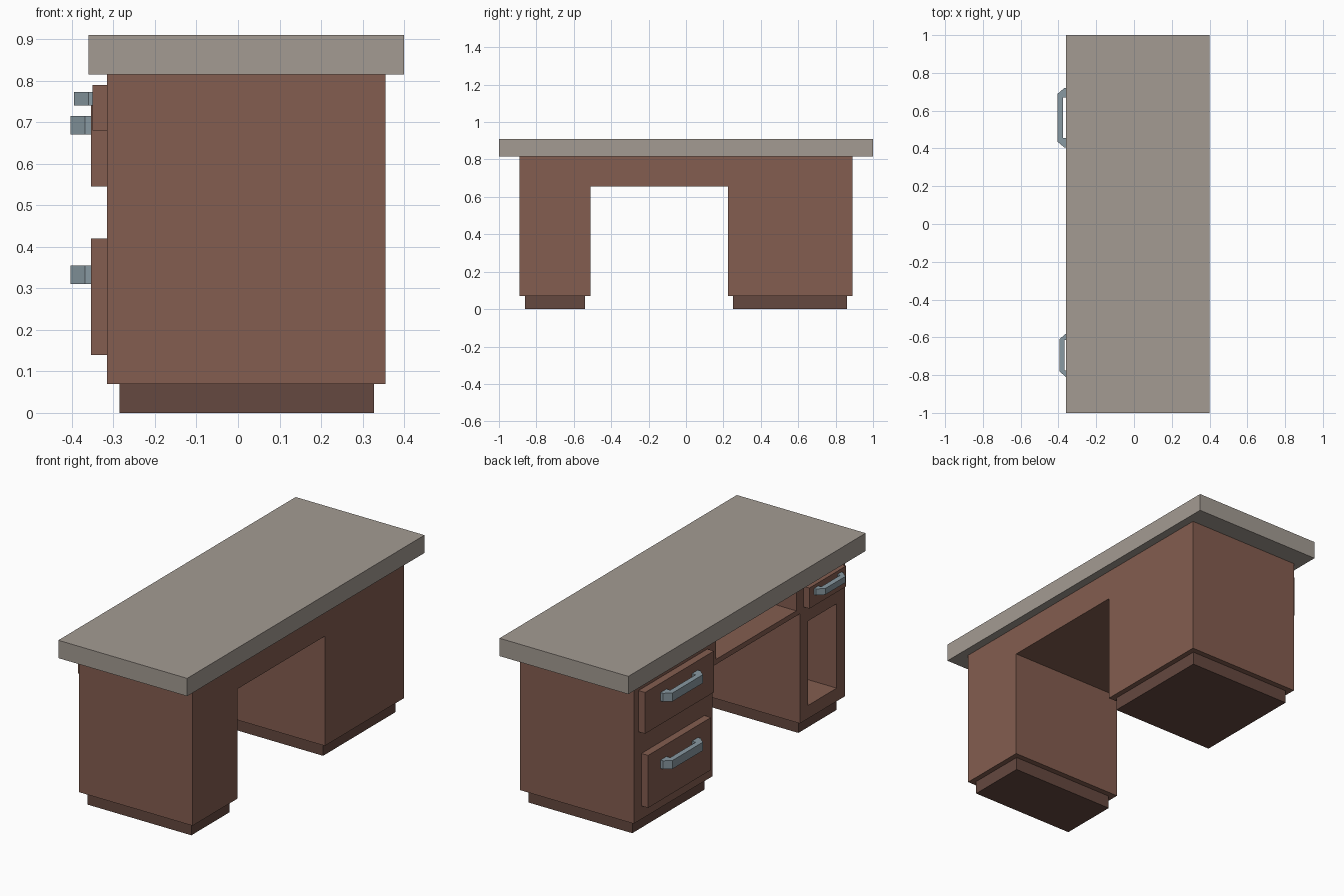
import bpy, bmesh

if "Cube" in bpy.data.objects:
    bpy.data.objects.remove(bpy.data.objects["Cube"])


def material(name, rgb):
    m = bpy.data.materials.new(name)
    m.diffuse_color = (*rgb, 1)
    m.use_nodes = True
    m.node_tree.nodes["Principled BSDF"].inputs["Base Color"].default_value = m.diffuse_color
    return m


WOOD = material("wood", (0.23, 0.11, 0.08))
DARK_WOOD = material("dark_wood", (0.13, 0.065, 0.05))
STONE = material("stone", (0.37, 0.33, 0.29))
METAL = material("metal", (0.25, 0.32, 0.36))


def prism(name, profile, vec, mat):
    """Extrude a closed profile of 3D points along a vector."""
    bm = bmesh.new()
    face = bm.faces.new([bm.verts.new(p) for p in profile])
    ext = bmesh.ops.extrude_face_region(bm, geom=[face])["geom"]
    verts = [g for g in ext if isinstance(g, bmesh.types.BMVert)]
    bmesh.ops.translate(bm, verts=verts, vec=vec)
    bmesh.ops.recalc_face_normals(bm, faces=bm.faces)
    mesh = bpy.data.meshes.new(name)
    bm.to_mesh(mesh)
    bm.free()
    mesh.materials.append(mat)
    ob = bpy.data.objects.new(name, mesh)
    bpy.context.collection.objects.link(ob)
    return ob


def box(name, x, y, z, mat):
    base = [(x[0], y[0], z[0]), (x[1], y[0], z[0]), (x[1], y[1], z[0]), (x[0], y[1], z[0])]
    return prism(name, base, (0, 0, z[1] - z[0]), mat)


def handle(name, x, y, z, leg):
    """Chamfered bracket handle: x = (drawer face, outer face)."""
    back, out = x
    half = [(back, leg), (out + 0.028, leg), (out + 0.028, 0), (back, 0), (out + 0.035, 0), (out, 0.03)]
    low = [(px, y[0] + d) for px, d in half]
    high = [(px, y[1] - d) for px, d in half]
    outline = [low[0], low[1], high[1], high[0], high[3], high[4], high[5], low[5], low[4], low[3]]
    return prism(name, [(px, py, z[0]) for px, py in outline], (0, 0, z[1] - z[0]), METAL)


# Worktop
box("worktop", (-0.36, 0.40), (-1, 1), (0.815, 0.91), STONE)

# Cabinet body with kneehole
outline = [(-0.89, 0.07), (-0.51, 0.07), (-0.51, 0.655), (0.225, 0.655),
           (0.225, 0.07), (0.89, 0.07), (0.89, 0.815), (-0.89, 0.815)]
body = prism("cabinet_body", [(-0.315, y, z) for y, z in outline], (0.67, 0, 0), WOOD)

# Open cubby in the narrow pedestal and open tray slot above the kneehole
for y, z in [((-0.82, -0.58), (0.14, 0.59)), ((-0.48, 0.195), (0.682, 0.785))]:
    cutter = box("cutter", (-0.4, 0.285), y, z, WOOD)
    cutter.hide_render = True
    mod = body.modifiers.new("opening", 'BOOLEAN')
    mod.operation = 'DIFFERENCE'
    mod.solver = 'EXACT'
    mod.object = cutter
    bpy.context.view_layer.objects.active = body
    bpy.ops.object.modifier_apply(modifier=mod.name)
    bpy.data.objects.remove(cutter)

# Recessed plinths
for name, y in [("narrow_plinth", (-0.86, -0.54)), ("wide_plinth", (0.25, 0.86))]:
    box(name, (-0.285, 0.327), y, (0, 0.07), DARK_WOOD)

# Drawer fronts
box("upper_drawer", (-0.354, -0.315), (0.27, 0.85), (0.545, 0.765), WOOD)
box("lower_drawer", (-0.354, -0.315), (0.295, 0.825), (0.14, 0.42), WOOD)
box("small_drawer", (-0.35, -0.315), (-0.85, -0.54), (0.68, 0.79), WOOD)

# Handles
handle("upper_handle", (-0.354, -0.404), (0.405, 0.72), (0.67, 0.715), 0.05)
handle("lower_handle", (-0.354, -0.404), (0.405, 0.72), (0.31, 0.355), 0.05)
handle("small_handle", (-0.35, -0.395), (-0.81, -0.58), (0.74, 0.773), 0.035)
